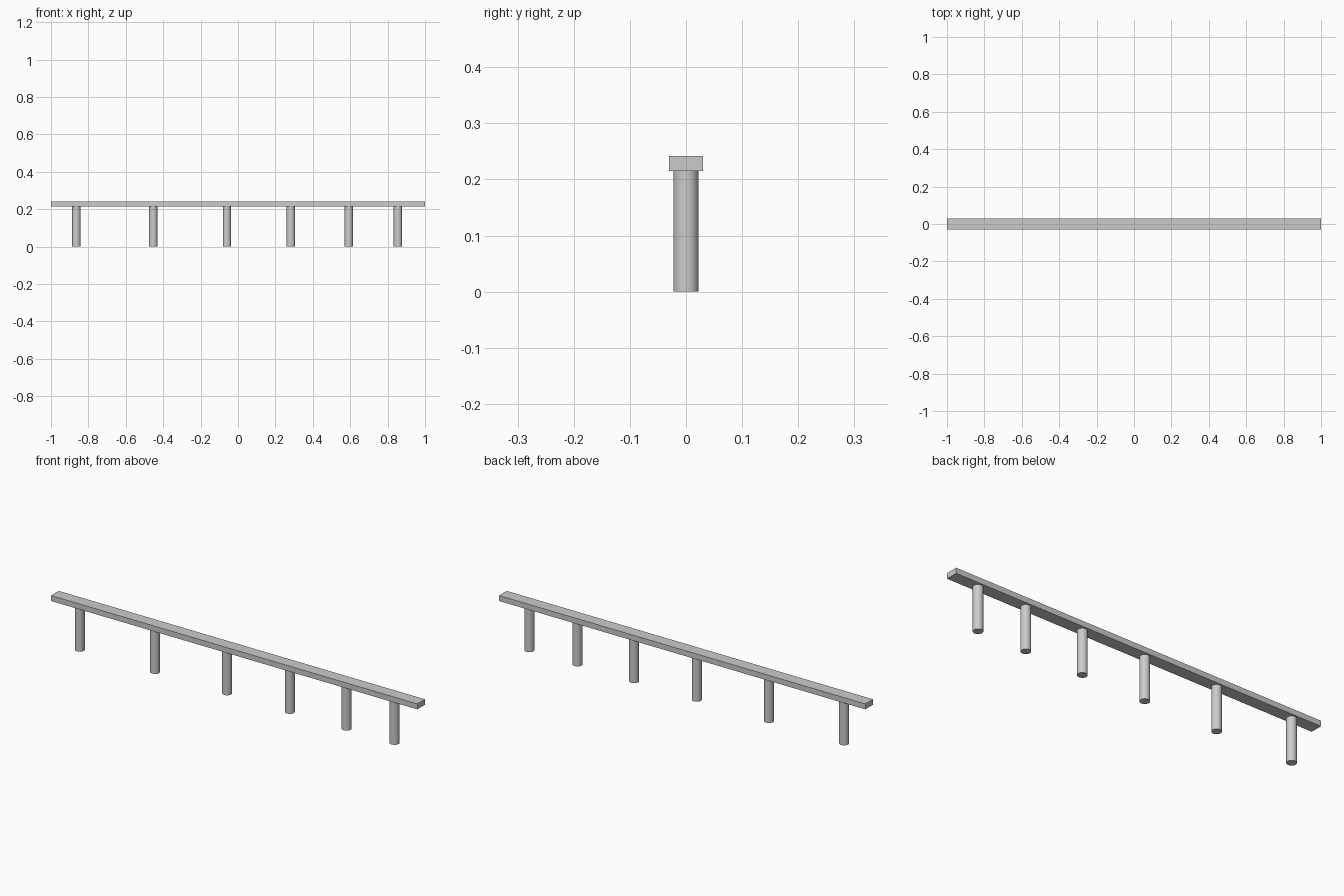
import bpy

if "Cube" in bpy.data.objects:
    bpy.data.objects.remove(bpy.data.objects["Cube"])

BEAM_BOTTOM, BEAM_TOP = 0.215, 0.242
POST_RADIUS = 0.0225
POST_X = [-0.864, -0.453, -0.059, 0.283, 0.593, 0.855]

# Long flat top rail
bpy.ops.mesh.primitive_cube_add(size=1, location=(0, 0, (BEAM_BOTTOM + BEAM_TOP) / 2))
rail = bpy.context.object
rail.name = "top_rail"
rail.scale = (2.0, 0.06, BEAM_TOP - BEAM_BOTTOM)
bpy.ops.object.transform_apply(location=False, rotation=False, scale=True)


# Round support posts, with gaps narrowing towards the right end
def add_post(index, x):
    bpy.ops.mesh.primitive_cylinder_add(
        vertices=32, radius=POST_RADIUS, depth=BEAM_BOTTOM,
        location=(x, 0, BEAM_BOTTOM / 2))
    bpy.context.object.name = f"support_post_{index}"
    bpy.ops.object.shade_smooth_by_angle()


for i, x in enumerate(POST_X, 1):
    add_post(i, x)
